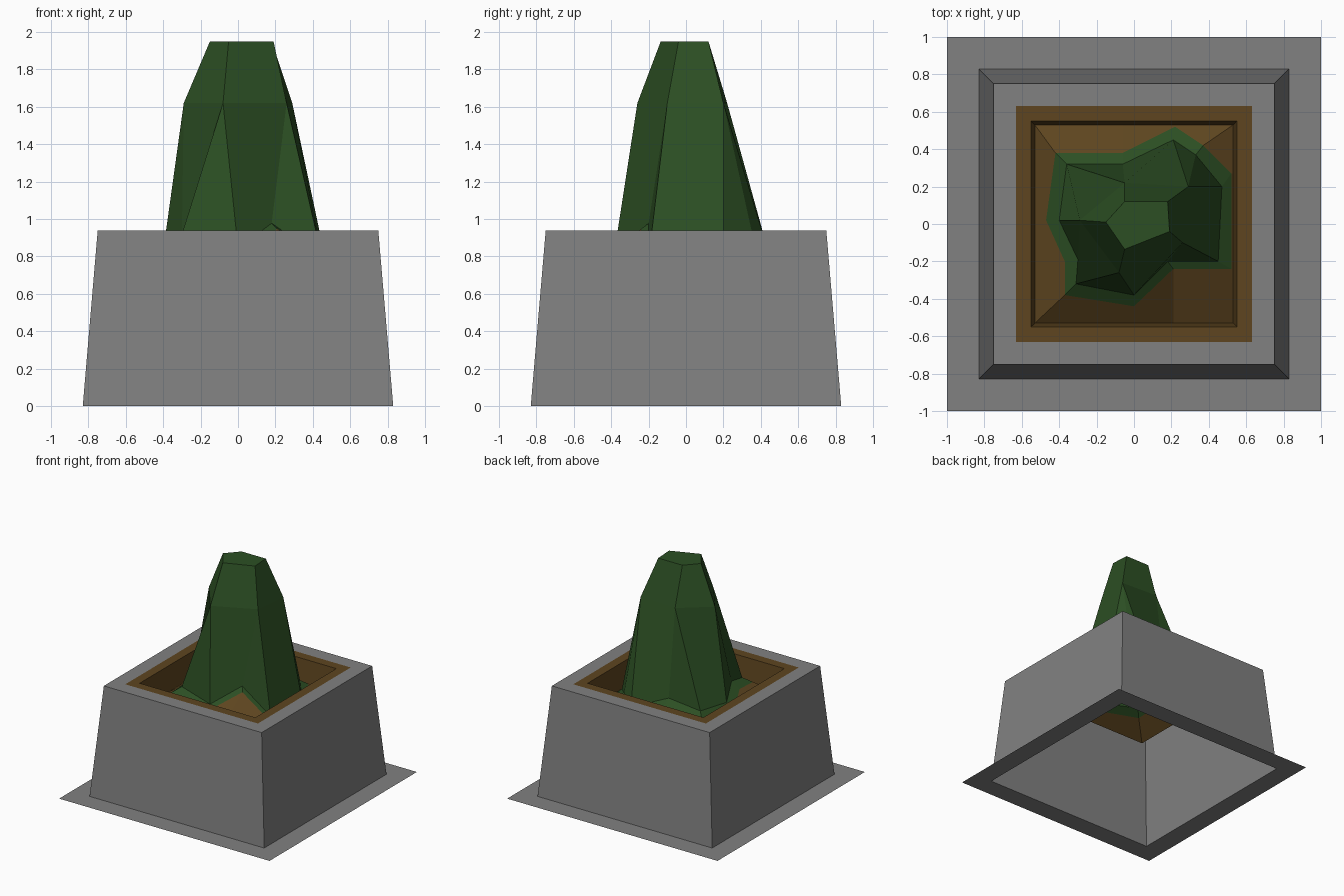
import bpy, bmesh

if "Cube" in bpy.data.objects:
    bpy.data.objects.remove(bpy.data.objects["Cube"])

def material(name, col):
    m = bpy.data.materials.new(name)
    m.diffuse_color = (*col, 1)
    m.use_nodes = True
    m.node_tree.nodes["Principled BSDF"].inputs["Base Color"].default_value = m.diffuse_color
    return m

stone = material("stone_grey", (0.22, 0.22, 0.22))
earth = material("earth_brown", (0.112, 0.060, 0.014))
leaf = material("leaf_green", (0.025, 0.078, 0.017))

def loft(name, rings, mats, mat_ids, cap=False):
    """Skin a stack of equal-length rings; mat_ids gives one material per band."""
    bm = bmesh.new()
    loops = [[bm.verts.new(p) for p in r] for r in rings]
    n = len(rings[0])
    for a, b, mi in zip(loops, loops[1:], mat_ids):
        for i in range(n):
            j = (i + 1) % n
            bm.faces.new((a[i], a[j], b[j], b[i])).material_index = mi
    if cap:
        bm.faces.new(loops[-1]).material_index = mat_ids[-1]
    bmesh.ops.remove_doubles(bm, verts=bm.verts, dist=1e-4)
    bmesh.ops.dissolve_degenerate(bm, edges=bm.edges, dist=1e-4)
    me = bpy.data.meshes.new(name)
    bm.to_mesh(me)
    bm.free()
    for m in mats:
        me.materials.append(m)
    ob = bpy.data.objects.new(name, me)
    bpy.context.collection.objects.link(ob)
    return ob

def square(r, z):
    return [(-r, -r, z), (r, -r, z), (r, r, z), (-r, r, z)]

# Planter box: ground flange, tapered walls, stone rim, brown inner rim and lip
profile = [(1, 0), (0.83, 0), (0.75, 0.94), (0.63, 0.94), (0.55, 0.94), (0.53, 0.73)]
loft("planter_box", [square(r, z) for r, z in profile], [stone, earth], [0, 0, 0, 1, 1])

# Soil mound and shrub share rings of eleven points, listed counter-clockwise
edge = [(-.53, .02), (-.53, -.2), (-.53, -.53), (0, -.53), (.21, -.53), (.53, -.53),
        (.53, .27), (.53, .53), (.22, .53), (-.06, .53), (-.53, .53)]
skirt = [(-.47, .02), (-.37, -.2), (-.37, -.38), (0, -.44), (.21, -.24), (.52, -.24),
         (.52, .27), (.37, .42), (.22, .52), (-.06, .38), (-.42, .38)]
foot = [(-.40, .02), (-.30, -.19), (-.31, -.32), (0, -.38), (.18, -.2), (.45, -.2),
        (.47, .2), (.33, .37), (.21, .45), (-.06, .32), (-.36, .32)]
waist = [(-.29, .02), (-.08, -.26), (.26, -.1), (.29, .20), (-.05, .22)]
crown = [(-.15, .01), (-.05, -.135), (.19, -.04), (.18, .12), (-.05, .12)]
corner = [0, 0, 1, 1, 2, 2, 3, 3, 3, 4, 4]   # foot point -> trunk corner

def on_mound(pts):
    return [(x, y, 0.73 + 0.75 * (0.53 - max(abs(x), abs(y)))) for x, y in pts]

loft("soil_mound", [on_mound(edge), on_mound(skirt), on_mound(foot)], [earth, leaf], [0, 1])

# Shrub: star-shaped foot, five-sided waist and flat crown
low = on_mound(foot)
mid = [(*waist[c], 1.62) for c in corner]
loft("shrub_lower", [low, mid], [leaf], [0])
loft("shrub_upper", [[(*p, 1.62) for p in waist], [(*p, 1.95) for p in crown]],
     [leaf], [0], cap=True)
